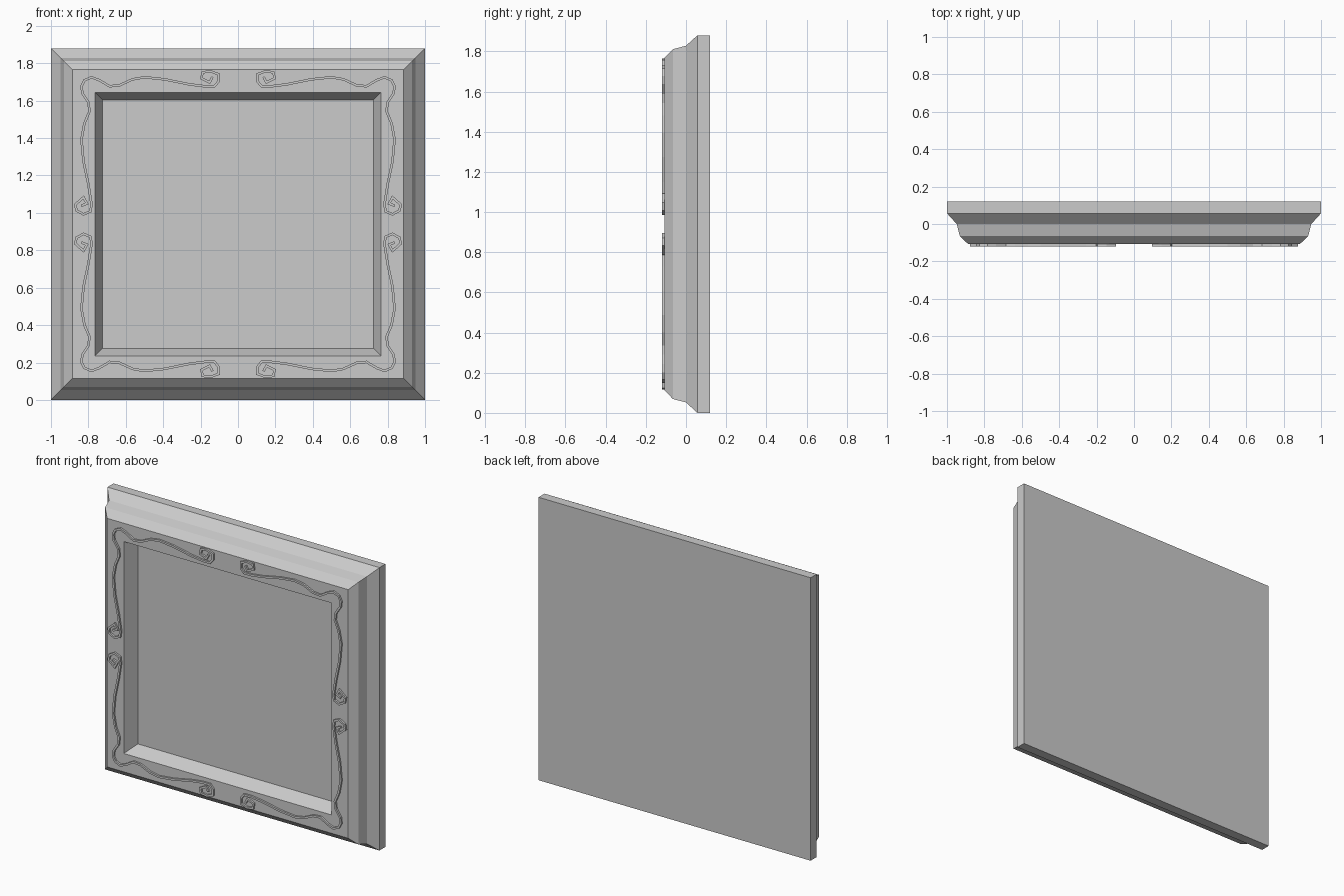
import bpy, bmesh
from mathutils import Vector

if "Cube" in bpy.data.objects:
    bpy.data.objects.remove(bpy.data.objects["Cube"])

HALF_W, MID_Z = 1.0, 0.94


def make_object(name, bm):
    bmesh.ops.recalc_face_normals(bm, faces=bm.faces)
    mesh = bpy.data.meshes.new(name)
    bm.to_mesh(mesh)
    bm.free()
    obj = bpy.data.objects.new(name, mesh)
    bpy.context.collection.objects.link(obj)
    return obj


def bridge(bm, loops, closed):
    """Join consecutive point loops with quads around their four sides."""
    n = len(loops[0])
    for a, b in zip(loops, loops[1:]):
        for i in range(n):
            j = (i + 1) % n
            bm.faces.new((a[i], a[j], b[j], b[i]))
    bm.faces.new(loops[0])
    bm.faces.new(loops[-1])


# Frame moulding with recessed panel: (inset from outer edge, y)
profile = [(0, 0.12), (0, 0.057), (0.052, 0.0), (0.069, -0.065),
           (0.114, -0.108), (0.236, -0.108), (0.276, -0.018)]
bm = bmesh.new()
rings = []
for inset, y in profile:
    w, h = HALF_W - inset, MID_Z - inset
    rings.append([bm.verts.new((sx * w, y, MID_Z + sz * h))
                  for sx, sz in ((-1, -1), (1, -1), (1, 1), (-1, 1))])
bridge(bm, rings, True)
make_object("picture_frame", bm)

# Scrollwork centreline for the upper right corner: (x, z above middle)
scroll = [
    (.136, .787), (.152, .758), (.195, .779), (.190, .811), (.147, .817),
    (.104, .801), (.104, .763), (.126, .737), (.179, .737), (.259, .747),
    (.393, .774), (.500, .785), (.564, .774), (.634, .742), (.687, .737),
    (.741, .769), (.783, .785), (.821, .769), (.837, .737), (.832, .699),
    (.800, .651), (.794, .603), (.821, .539), (.837, .453), (.826, .335),
    (.800, .212), (.783, .105), (.789, .068), (.826, .052), (.864, .073),
    (.869, .105), (.826, .143), (.808, .110), (.838, .098)]


def scroll_ribbon(name, sx, sz, half=0.0065, y0=-0.10, y1=-0.12):
    pts = [Vector((x * sx, z * sz + MID_Z)) for x, z in scroll]
    bm = bmesh.new()
    sections = []
    for i, p in enumerate(pts):
        d_in = (p - pts[i - 1]).normalized() if i else None
        d_out = (pts[i + 1] - p).normalized() if i < len(pts) - 1 else d_in
        d_in = d_in or d_out
        t = (d_in + d_out).normalized()
        side = Vector((-t.y, t.x)) * half / max(t.dot(d_in), 0.6)
        a, b = p + side, p - side
        sections.append([bm.verts.new(c) for c in (
            (a.x, y0, a.y), (b.x, y0, b.y), (b.x, y1, b.y), (a.x, y1, a.y))])
    bridge(bm, sections, False)
    return make_object(name, bm)


# Four mirrored scroll ornaments
for sx, side in ((-1, "left"), (1, "right")):
    for sz, level in ((-1, "lower"), (1, "upper")):
        scroll_ribbon(f"scroll_{level}_{side}", sx, sz)
